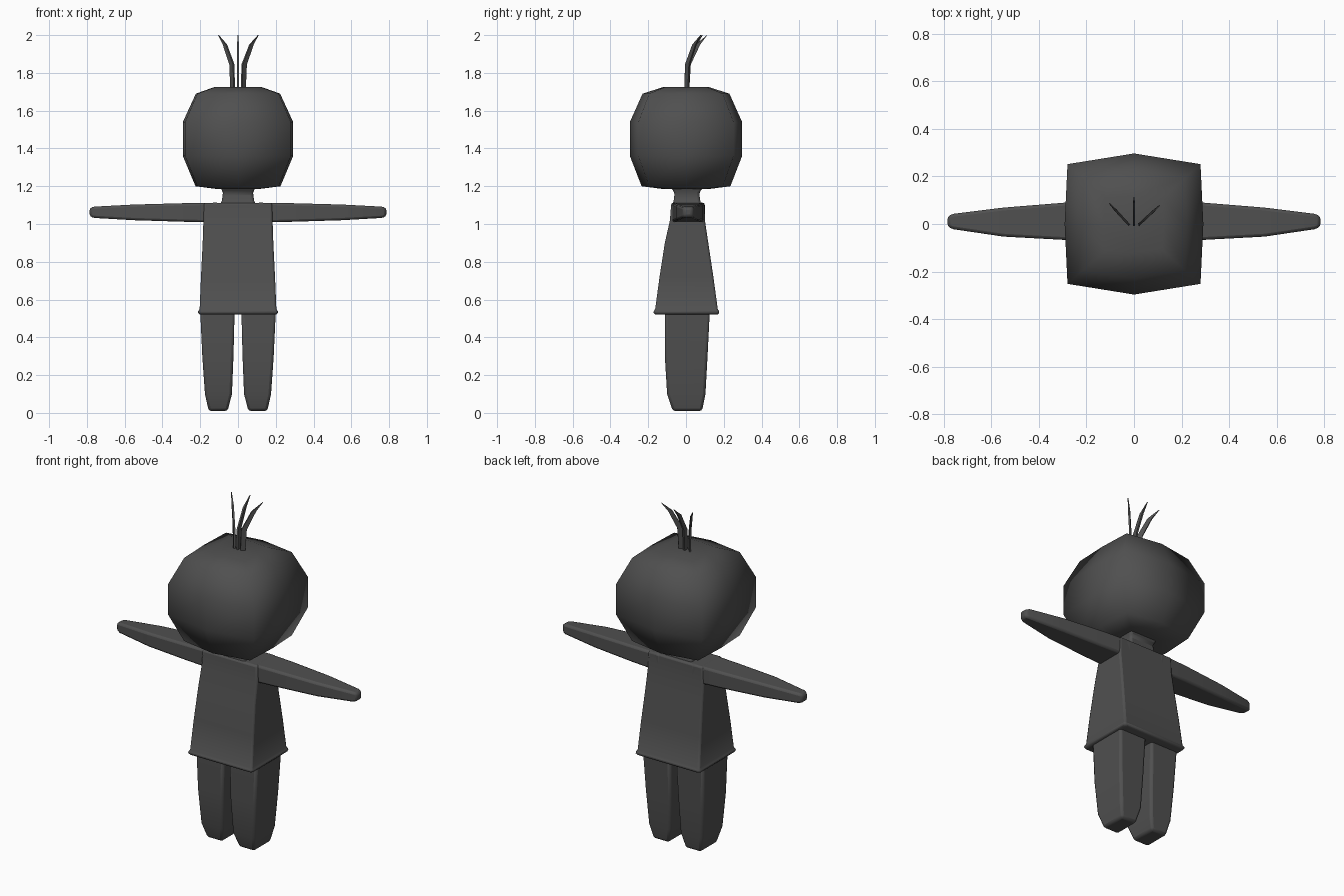
import bpy
import bmesh
from mathutils import Vector

cube = bpy.data.objects.get("Cube")
if cube:
    bpy.data.objects.remove(cube, do_unlink=True)

charcoal = bpy.data.materials.new("charcoal grey")
charcoal.use_nodes = True
colour = (0.08, 0.08, 0.08, 1)
charcoal.diffuse_color = colour
charcoal.node_tree.nodes["Principled BSDF"].inputs["Base Color"].default_value = colour
charcoal.node_tree.nodes["Principled BSDF"].inputs["Roughness"].default_value = 0.8


def skin(name, rings, bevel=0.0, angle=35):
    """Join equal-sized rings of points into a closed skin."""
    bm = bmesh.new()
    loops = [[bm.verts.new(p) for p in ring] for ring in rings]
    n = len(loops[0])
    for low, high in zip(loops, loops[1:]):
        for i in range(n):
            j = (i + 1) % n
            bm.faces.new((low[i], low[j], high[j], high[i]))
    bm.faces.new(loops[0][::-1])
    bm.faces.new(loops[-1])
    bmesh.ops.recalc_face_normals(bm, faces=bm.faces)
    mesh = bpy.data.meshes.new(name)
    bm.to_mesh(mesh)
    bm.free()
    mesh.materials.append(charcoal)
    obj = bpy.data.objects.new(name, mesh)
    bpy.context.collection.objects.link(obj)
    if bevel:
        mod = obj.modifiers.new("soft edges", "BEVEL")
        mod.width = bevel
        mod.segments = 2
        mod.limit_method = "ANGLE"
        mod.angle_limit = 0.7
    bpy.ops.object.select_all(action="DESELECT")
    obj.select_set(True)
    bpy.context.view_layer.objects.active = obj
    bpy.ops.object.shade_smooth_by_angle(angle=angle * 3.14159 / 180)
    return obj


def box_ring(z, x0, x1, y0, y1):
    return [(x0, y0, z), (x1, y0, z), (x1, y1, z), (x0, y1, z)]


def bulged_ring(z, x, y, mid_x, mid_y):
    return [(-x, -y, z), (0, -mid_y, z), (x, -y, z), (mid_x, 0, z),
            (x, y, z), (0, mid_y, z), (-x, y, z), (-mid_x, 0, z)]


# Head: rounded block, widest through the middle
head = [(1.185, .10, .10, .11, .12), (1.2, .215, .195, .225, .235),
        (1.36, .28, .252, .292, .297), (1.54, .28, .252, .292, .297),
        (1.69, .215, .195, .223, .23), (1.725, .12, .11, .125, .12)]
skin("head", [bulged_ring(*r) for r in head], angle=100)

# Neck
neck = [(1.09, .10, .075), (1.125, .085, .065), (1.165, .08, .06), (1.2, .095, .085)]
skin("neck", [box_ring(z, -x, x, -y, y + .01) for z, x, y in neck], .012)

# Dress-like torso with a small lip at the hem
torso = [(.52, .20, -.16, .165), (.53, .216, -.176, .18), (.55, .203, -.163, .168),
         (.72, .196, -.14, .145), (.9, .187, -.112, .118), (1.02, .183, -.085, .1),
         (1.112, .18, -.078, .098)]
skin("torso", [box_ring(z, -x, x, a, b) for z, x, a, b in torso], .01)

# Arms and legs, one per side
arm = [(.1, 1.008, 1.113, -.075, .1), (.29, 1.012, 1.11, -.067, .09),
       (.55, 1.02, 1.103, -.053, .069), (.76, 1.032, 1.092, -.022, .043),
       (.785, 1.04, 1.085, -.012, .033)]
leg = [(.01, .055, .155, -.07, .085), (.1, .032, .175, -.1, .103),
       (.3, .024, .189, -.112, .114), (.54, .018, .2, -.112, .126)]
for side, s in (("left", 1), ("right", -1)):
    skin(side + "_arm", [[(s * x, y0, z0), (s * x, y1, z0), (s * x, y1, z1), (s * x, y0, z1)]
                         for x, z0, z1, y0, y1 in arm], .012)
    skin(side + "_leg", [box_ring(z, s * a, s * b, c, d) for z, a, b, c, d in leg], .014)

# Hair: three thin blades that bend outwards and back
for name, base, tip in (("left", (.028, .004), (.107, .078)),
                        ("middle", (0, .004), (0, .112)),
                        ("right", (-.028, .004), (-.103, .086))):
    base, tip = Vector(base), Vector(tip)
    lean = (tip - base).normalized()
    across = Vector((-lean.y, lean.x))
    rings = []
    for t, z, width, thick in ((0, 1.7, .013, .005), (.06, 1.845, .015, .005),
                               (.55, 1.95, .012, .005), (1, 2.0, .001, .002)):
        centre = base.lerp(tip, t)
        rings.append([(*(centre + lean * u * width + across * v * thick), z)
                      for u, v in ((-1, -1), (1, -1), (1, 1), (-1, 1))])
    skin(name + "_hair_blade", rings)
